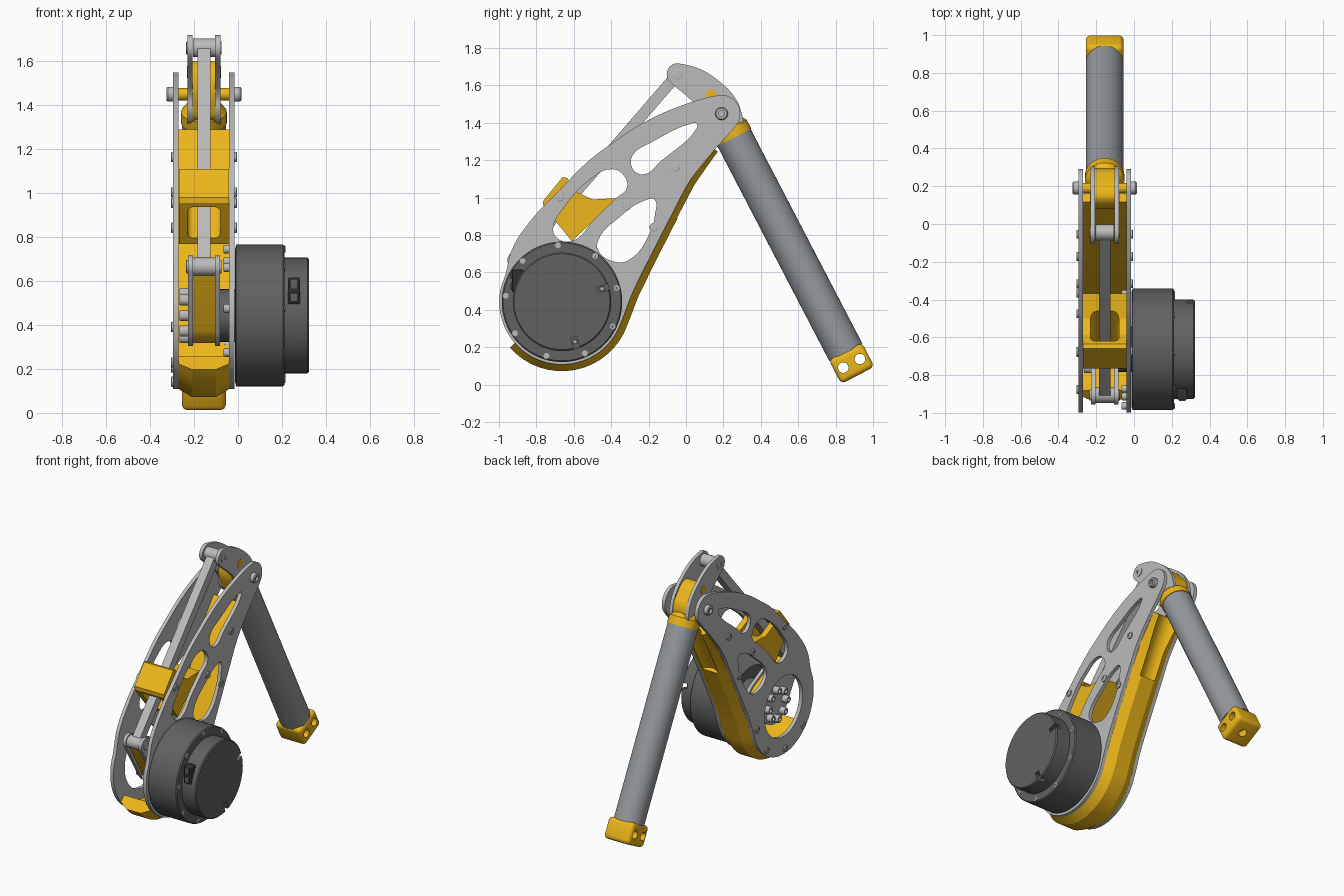
import bpy, bmesh
from math import sin, cos, radians, atan2, acos, hypot, pi
from mathutils import Vector, Matrix

if "Cube" in bpy.data.objects:
    bpy.data.objects.remove(bpy.data.objects["Cube"])

CX = -0.155                                  # middle plane of the leg
HIP, KNEE = (-0.663, 0.443), (0.19, 1.449)   # (y, z) of the pivots
CRANK, TOP = (-0.905, 0.665), (-0.045, 1.66)
D = Vector((0, 0.462, -0.887)).normalized()  # shin direction


def material(name, rgb):
    m = bpy.data.materials.new(name)
    m.diffuse_color = (*rgb, 1)
    m.use_nodes = True
    m.node_tree.nodes["Principled BSDF"].inputs["Base Color"].default_value = m.diffuse_color
    return m


YELLOW = material("yellow", (0.85, 0.47, 0.01))
DARK = material("dark_grey", (0.12, 0.12, 0.12))
BLACK = material("black", (0.03, 0.03, 0.03))
STEEL = material("steel", (0.5, 0.5, 0.5))
TUBE = material("tube_grey", (0.3, 0.32, 0.34))


def add(name, bm, mat):
    bmesh.ops.recalc_face_normals(bm, faces=bm.faces)
    me = bpy.data.meshes.new(name)
    bm.to_mesh(me)
    bm.free()
    ob = bpy.data.objects.new(name, me)
    bpy.context.collection.objects.link(ob)
    me.materials.append(mat)
    return ob


def activate(ob):
    bpy.ops.object.select_all(action='DESELECT')
    ob.select_set(True)
    bpy.context.view_layer.objects.active = ob


def lathe(name, origin, axis, profile, mat, seg=32):
    """Revolve (radius, height) points around an axis."""
    bm = bmesh.new()
    vs = [bm.verts.new((r, 0, h)) for r, h in profile]
    es = [bm.edges.new(p) for p in zip(vs, vs[1:])]
    bmesh.ops.spin(bm, geom=vs + es, cent=(0, 0, 0), axis=(0, 0, 1), angle=2 * pi, steps=seg)
    bmesh.ops.remove_doubles(bm, verts=bm.verts, dist=1e-5)
    rot = Vector(axis).to_track_quat('Z', 'Y').to_matrix().to_4x4()
    bm.transform(Matrix.Translation(origin) @ rot)
    return add(name, bm, mat)


def cyl(name, p0, p1, r, mat, seg=32):
    p0, p1 = Vector(p0), Vector(p1)
    h = (p1 - p0).length
    return lathe(name, p0, p1 - p0, [(0, 0), (r, 0), (r, h), (0, h)], mat, seg)


def bolt(name, x, c, side, r, h):
    """Cap screw with a recessed socket, pointing along side * x."""
    lathe(name, (x, *c), (side, 0, 0), [(0, 0), (r, 0), (r, h * .8), (r * .85, h),
          (r * .5, h), (r * .5, h * .5), (0, h * .5)], STEEL, 20)


def box(name, loc, dims, rotx, mat, bevel=0):
    bm = bmesh.new()
    bmesh.ops.create_cube(bm, size=1)
    bm.transform(Matrix.Diagonal((*dims, 1)))
    if bevel:
        bmesh.ops.bevel(bm, geom=bm.edges[:], offset=bevel, segments=4, profile=0.5, affect='EDGES')
    bm.transform(Matrix.Translation(loc) @ Matrix.Rotation(rotx, 4, 'X'))
    return add(name, bm, mat)


def cut(ob, cutter):
    activate(ob)
    m = ob.modifiers.new("cut", 'BOOLEAN')
    m.operation, m.solver, m.object = 'DIFFERENCE', 'EXACT', cutter
    bpy.ops.object.modifier_apply(modifier=m.name)
    bpy.data.objects.remove(cutter)


def prism(name, loops, x0, x1, mat, smooth=False):
    """Extrude (y, z) outlines along x; later loops become holes."""
    cu = bpy.data.curves.new(name, 'CURVE')
    cu.dimensions, cu.fill_mode, cu.extrude, cu.resolution_u = '2D', 'BOTH', (x1 - x0) / 2, 6
    for pts in loops:
        s = cu.splines.new('BEZIER' if smooth else 'POLY')
        arr = s.bezier_points if smooth else s.points
        arr.add(len(pts) - 1)
        for p, (y, z) in zip(arr, pts):
            p.co = (y, z, 0) if smooth else (y, z, 0, 1)
            if smooth:
                p.handle_left_type = p.handle_right_type = 'AUTO'
        s.use_cyclic_u = True
    ob = bpy.data.objects.new(name, cu)
    bpy.context.collection.objects.link(ob)
    ob.location, ob.rotation_euler = ((x0 + x1) / 2, 0, 0), (pi / 2, 0, pi / 2)
    cu.materials.append(mat)
    activate(ob)
    bpy.ops.object.convert(target='MESH')
    return bpy.context.object


def arc(c, r, a0, a1, n):
    return [(c[0] + r * cos(radians(a0 + (a1 - a0) * i / n)),
             c[1] + r * sin(radians(a0 + (a1 - a0) * i / n))) for i in range(n + 1)]


def taper(c0, r0, c1, r1):
    """Outline around two circles."""
    dy, dz = c1[0] - c0[0], c1[1] - c0[1]
    a, b = [v * 180 / pi for v in (atan2(dz, dy), acos((r0 - r1) / hypot(dy, dz)))]
    return arc(c1, r1, a - b, a + b, 16) + arc(c0, r0, a + b, a + 360 - b, 24)


# Thigh side plates with lightening holes
rear = [(-.289, .483), (-.193, .68), (-.075, .91), (.02, 1.088), (.155, 1.258)]
outline = (arc(HIP, .335, 155, 340, 14) + rear + arc(KNEE, .1, -40, 100, 8) +
           [(-.03, 1.49), (-.246, 1.39), (-.396, 1.29), (-.513, 1.203), (-.674, 1.043),
            (-.834, .873), (-.93, .724)])
slot_a = [(-.294, 1.2), (-.27, 1.245), (-.19, 1.293), (.02, 1.393), (.058, 1.395), (.05, 1.36),
          (-.14, 1.19), (-.215, 1.127), (-.27, 1.137)]
slot_b = [(-.396, 1.152), (-.33, 1.115), (-.317, 1.05), (-.37, 1.0), (-.49, .885), (-.61, .768),
          (-.69, .785), (-.71, .835), (-.65, .95), (-.52, 1.09)]
slot_c = [(-.17, .99), (-.166, .91), (-.19, .82), (-.3, .67), (-.37, .655), (-.47, .72),
          (-.47, .77), (-.35, .9), (-.22, .985)]
for side, x in (("left", -.295), ("right", -.04)):
    prism(side + "_thigh_plate", [outline, slot_a, slot_b, slot_c, arc(HIP, .21, 0, 345, 23)],
          x, x + .025, STEEL, True)

# Curved rear spine between the plates, with a raised centre band
path = arc(HIP, .335, 221, 340, 16) + rear
section = [(-.115, 0), (-.055, .036), (.055, .036), (.115, 0), (.115, -.05), (-.115, -.05)]
bm = bmesh.new()
rings = []
for i, (y, z) in enumerate(path):
    a, b = path[max(i - 1, 0)], path[min(i + 1, len(path) - 1)]
    n = Vector((b[1] - a[1], a[0] - b[0])).normalized()
    rings.append([bm.verts.new((CX + x, y + n.x * o, z + n.y * o)) for x, o in section])
for r, s in zip(rings, rings[1:]):
    for k in range(6):
        bm.faces.new((r[k], r[k - 1], s[k - 1], s[k]))
bm.faces.new(rings[0])
bm.faces.new(rings[-1])
spine = add("thigh_spine", bm, YELLOW)
cut(spine, cyl("spine_cutter", (CX, .012, .86), (CX, .29, 1.39), .092, YELLOW, 48))

# Front bridge with a tunnel for the push rod
bridge = prism("thigh_bridge", [[(-.66, 1.11), (-.635, 1.105), (-.585, 1.03), (-.5, .99), (-.369, .997),
               (-.61, .767), (-.69, .865), (-.762, .955), (-.765, .98)]], CX - .114, CX + .114, YELLOW)
tilt = -atan2(TOP[0] - CRANK[0], TOP[1] - CRANK[1])
cut(bridge, box("tunnel_cutter", (CX, -.598, .972), (.15, .18, .9), tilt, YELLOW, .03))

# Motor with a smaller rear cap, notches and connector
motor = lathe("motor", (0, *HIP), (1, 0, 0), [(0, -.014), (.3, -.014), (.322, -.008), (.322, .205), (.315, .212),
              (.263, .212), (.263, .315), (.256, .322), (0, .322)], DARK, 96)
for k in range(4):
    a = radians(18 + 90 * k)
    cut(motor, box("notch_cutter", (.315, HIP[0] + .24 * cos(a), HIP[1] + .24 * sin(a)),
                   (.07, .08, .034), a, DARK))
    bolt("cap_screw", .28, (HIP[0] + .225 * cos(a), HIP[1] + .225 * sin(a)), 1, .013, .012)
box("motor_connector", (.255, -.9, .555), (.055, .06, .12), 0, BLACK, .006)
for z in (.525, .585):
    box("connector_socket", (.255, -.927, z), (.035, .02, .04), 0, DARK, .003)
for k in range(9):
    a = radians(14 + 40 * k)
    c = (HIP[0] + .302 * cos(a), HIP[1] + .302 * sin(a))
    bolt("motor_screw", .208, c, 1, .016, .008)
    bolt("motor_mount_bolt", -.04, c, -1, .02, .025)

# Output hub and crank driving the push rod
cyl("output_hub", (-.09, *HIP), (-.01, *HIP), .12, DARK)
prism("crank_core", [taper(HIP, .125, CRANK, .03)], -.205, -.105, YELLOW)
for x in (-.228, -.105):
    prism("crank_plate", [taper(HIP, .14, CRANK, .05)], x, x + .023, STEEL)
for k in range(8):
    a = pi / 4 * k
    bolt("hub_bolt", -.226, (HIP[0] + .1 * cos(a), HIP[1] + .1 * sin(a)), -1, .026, .04)

# Push rod and its end pins
prism("push_rod", [taper(CRANK, .03, TOP, .03)], CX - .03, CX + .03, STEEL)
for c in (CRANK, TOP):
    cyl("rod_pin", (-.205, *c), (-.105, *c), .042, STEEL)
    for x, s in ((-.228, -1), (-.082, 1)):
        bolt("pin_head", x, c, s, .03, .008)

# Knee lever: two plates around a yellow core
lever = arc(TOP, .058, 75, 220, 8) + [(.04, 1.51), (.1, 1.44), (.12, 1.36), (.175, 1.315), (.25, 1.34),
         (.3, 1.39), (.295, 1.46), (.262, 1.535), (.18, 1.62), (.075, 1.687)]
for x in (-.23, -.104):
    prism("knee_lever_plate", [lever], x, x + .024, STEEL, True)
prism("knee_core", [[(.08, 1.5), (.1, 1.4), (.15, 1.33), (.28, 1.39), (.29, 1.46), (.25, 1.53),
      (.16, 1.6), (.11, 1.58)]], -.207, -.103, YELLOW, True)
cyl("lever_spacer", (-.233, .135, 1.55), (-.077, .135, 1.55), .028, YELLOW)

# Knee axle
cyl("knee_axle", (-.3, *KNEE), (-.01, *KNEE), .028, YELLOW)
for x, s in ((-.295, -1), (-.015, 1)):
    bolt("knee_axle_head", x, KNEE, s, .034, .03)

# Shin: collar, tube and foot block
knee = Vector((CX, *KNEE))
lathe("shin_collar", knee, D, [(0, .05), (.075, .05), (.104, .09), (.104, .145), (0, .145)], YELLOW, 48)
cyl("shin_tube", knee + D * .14, knee + D * 1.44, .1, TUBE, 64)
mid = knee + D * 1.505
foot = box("foot_block", mid, (.2, .2, .145), atan2(.462, .887), YELLOW, .026)
across = Vector((0, .887, .462))
for s in (-1, 1):
    p = mid + across * .05 * s
    cut(foot, cyl("foot_hole_cutter", p - Vector((.2, 0, 0)), p + Vector((.2, 0, 0)), .028, YELLOW))
cut(foot, cyl("foot_end_cutter", mid + D * .02, mid + D * .2, .028, YELLOW))

# Plate bolts on both sides, plus the lower ones holding the spine on the left
plate_bolts = [(-.674, 1.003), (-.316, .955), (-.055, 1.163), (-.172, .842)]
for c in plate_bolts:
    bolt("plate_bolt", -.015, c, 1, .023, .01)
for c in plate_bolts + arc(HIP, .302, 225, 350, 3):
    bolt("plate_bolt", -.295, c, -1, .023, .01)

# Smooth shading with sharp edges kept
bpy.ops.object.select_all(action='SELECT')
bpy.context.view_layer.objects.active = motor
bpy.ops.object.shade_smooth_by_angle(angle=radians(25))
